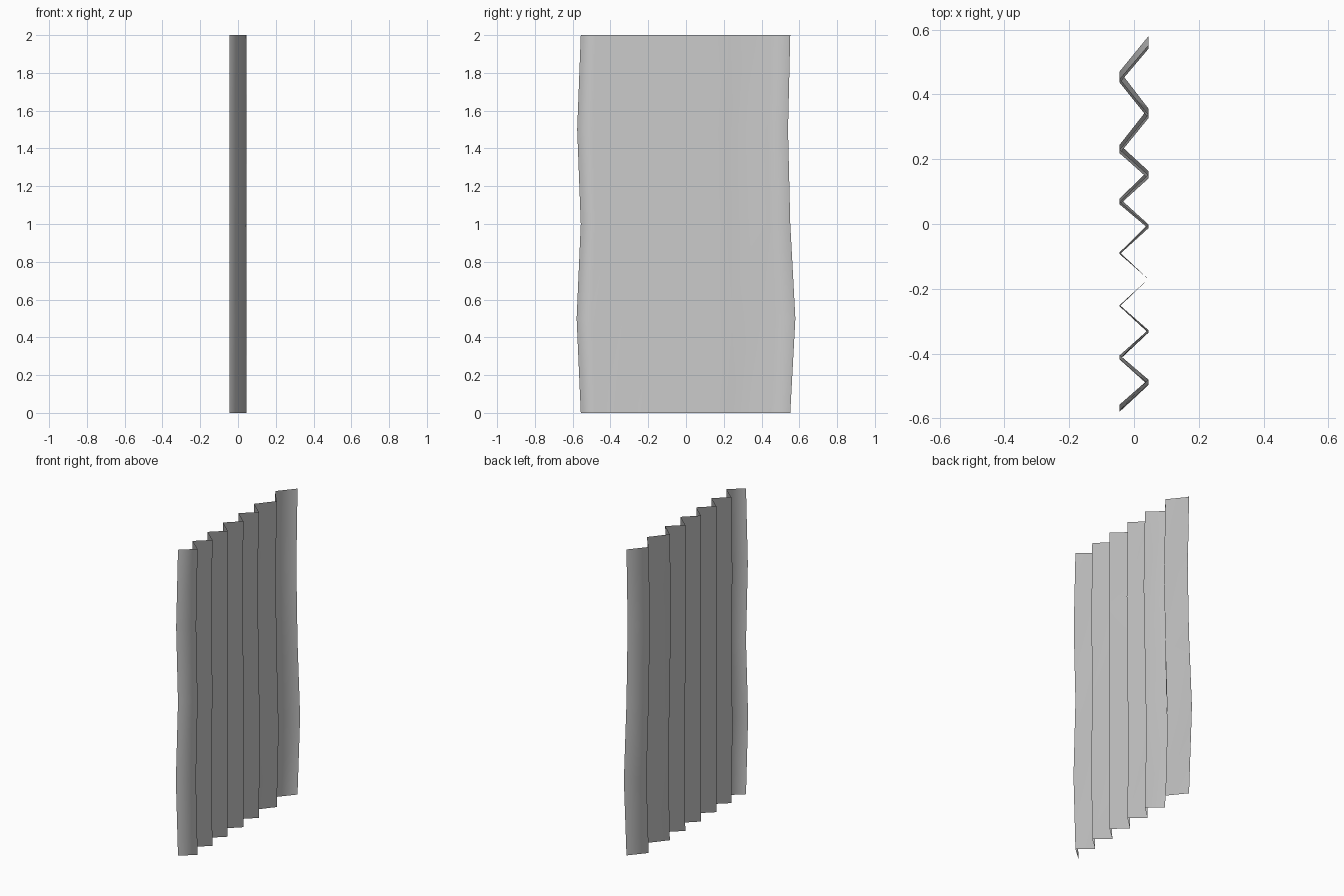
import bpy, bmesh

if "Cube" in bpy.data.objects:
    bpy.data.objects.remove(bpy.data.objects["Cube"])

# Fold positions across the pleated curtain (y), alternating back and forth in x
folds = [-0.557, -0.48, -0.405, -0.327, -0.25, -0.17, -0.09, -0.007,
         0.07, 0.152, 0.23, 0.338, 0.448, 0.552]
HALF_DEPTH = 0.044
PIVOT = -0.17          # the fold that hangs perfectly straight


def lower_billow(y):
    # cloth spreads outward from the straight fold
    d = y - PIVOT
    return d * (0.027 / 0.722 if d > 0 else 0.022 / 0.387)


def upper_billow(y):
    # cloth drifts toward -y on both sides
    d = y - PIVOT
    return -min(d * 0.04, 0.012) if d > 0 else d * 0.019 / 0.387


rows = [(0.0, None), (0.5, lower_billow), (1.0, None), (1.5, upper_billow), (2.0, None)]

# Pleated curtain sheet
bm = bmesh.new()
grid = []
for z, billow in rows:
    grid.append([bm.verts.new((HALF_DEPTH * (1 if i % 2 else -1),
                               y + (billow(y) if billow else 0), z))
                 for i, y in enumerate(folds)])
for low, high in zip(grid, grid[1:]):
    for i in range(len(folds) - 1):
        face = bm.faces.new((low[i], low[i + 1], high[i + 1], high[i]))
        face.smooth = True

mesh = bpy.data.meshes.new("pleated_curtain")
bm.to_mesh(mesh)
bm.free()
curtain = bpy.data.objects.new("pleated_curtain", mesh)
bpy.context.collection.objects.link(curtain)
